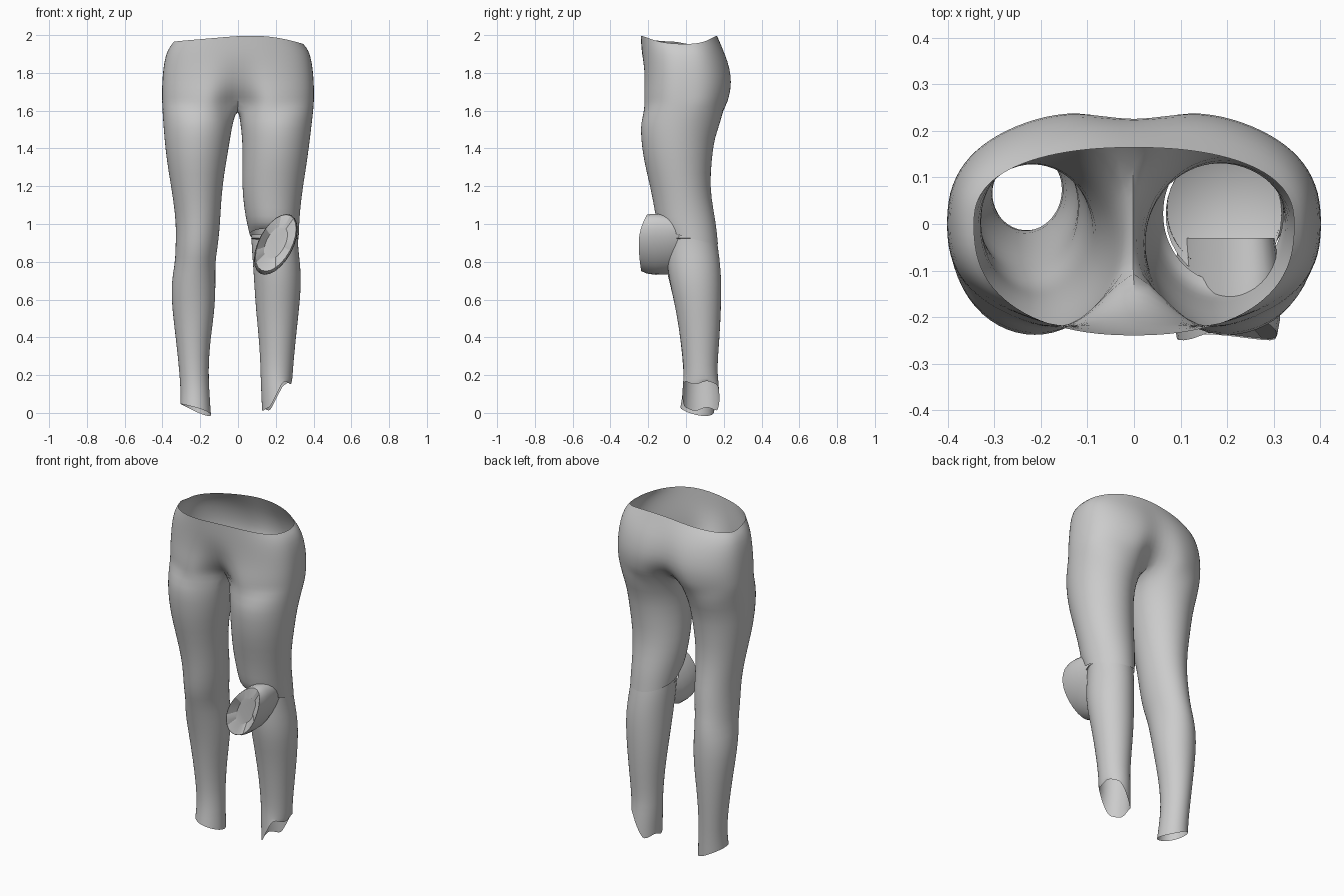
import bpy, bmesh, math, random

if "Cube" in bpy.data.objects:
    bpy.data.objects.remove(bpy.data.objects["Cube"])
random.seed(4)

M, K = 24, 5            # outer segments per side, inner-thigh segments
A = math.radians(155)   # leg angle where the outer arc meets the crotch


def finish(name, bm, subsurf=0, angle=50):
    bmesh.ops.recalc_face_normals(bm, faces=bm.faces)
    me = bpy.data.meshes.new(name)
    bm.to_mesh(me)
    bm.free()
    ob = bpy.data.objects.new(name, me)
    bpy.context.collection.objects.link(ob)
    if subsurf:
        mod = ob.modifiers.new("smooth", "SUBSURF")
        mod.levels = mod.render_levels = subsurf
    bpy.ops.object.select_all(action='DESELECT')
    bpy.context.view_layer.objects.active = ob
    ob.select_set(True)
    bpy.ops.object.shade_smooth_by_angle(angle=math.radians(angle))
    return ob


def bridge(bm, a, b, closed=True):
    n = len(a)
    for i in range(n if closed else n - 1):
        j = (i + 1) % n
        bm.faces.new((a[i], a[j], b[j], b[i]))


def leg_angles():
    outer = [-A + 2 * A * i / M for i in range(M + 1)]
    inner = [A + (2 * math.pi - 2 * A) * i / K for i in range(1, K)]
    return outer + inner


def leg_ring(bm, row, side, zfun=None):
    z, xi, xo, yf, yb = row
    ring = []
    for a in leg_angles():
        c, s = math.cos(a), math.sin(a)
        x = (xi + xo) / 2 + (xo - xi) / 2 * c
        y = (yf + yb) / 2 + (yb - yf) / 2 * s
        ring.append(bm.verts.new((side * x, y, z + (zfun(c, s) if zfun else 0))))
    return ring


def loft_leg(bm, rows, side, start=None, end_z=None):
    prev = start
    rings = []
    for i, row in enumerate(rows):
        ring = leg_ring(bm, row, side, end_z if i == len(rows) - 1 else None)
        if prev:
            bridge(bm, prev, ring)
        prev = ring
        rings.append(ring)
    return rings


# hips: z, half width, front y, back y, front cleft, back cleft
HIPS = [(1.965, .345, -.24, .165, 0, 0),
        (1.925, .373, -.236, .20, 0, .005),
        (1.86, .392, -.232, .232, .005, .015),
        (1.78, .40, -.232, .252, .03, .025),
        (1.72, .403, -.238, .253, .065, .04),
        (1.67, .403, -.242, .245, .11, .07),
        (1.63, .402, -.243, .235, .15, .11)]


def hip_half(bm, row, side, top):
    z, w, yf, yb, cf, cb = row
    pts = []
    for i in range(M + 1):
        t = -math.pi / 2 + math.pi * i / M
        c, s = max(0, math.cos(t)), math.sin(t)
        x = w * c ** .9
        r = yb if s > 0 else -yf
        y = r * math.copysign(abs(s) ** .8, s)
        dip = math.exp(-(x / .09) ** 2)
        y += dip * (cf if s < 0 else -cb)
        dz = 0
        if top:   # wavy torn waist
            dz = .03 * s * s - .012 * c + .008 * math.sin(9 * side * x)
            if side < 0 and s < 0:
                dz += .012 * c
        pts.append(bm.verts.new((side * x, y, z + dz)))
    return pts


# leg rows: z, inner x, outer x, front y, back y
THIGH_L = [(1.55, .025, .398, -.242, .19), (1.46, .04, .391, -.24, .152),
           (1.34, .06, .379, -.226, .137), (1.2, .083, .355, -.19, .125)]
SHIN_L = [(1.06, .092, .334, -.162, .14), (.96, .098, .328, -.15, .157),
          (.86, .11, .332, -.135, .165), (.79, .122, .334, -.112, .178),
          (.68, .118, .357, -.085, .188), (.54, .123, .348, -.052, .186),
          (.38, .148, .328, -.028, .175), (.22, .157, .311, -.012, .162),
          (.12, .152, .304, -.015, .155), (.04, .143, .306, -.03, .15)]
THIGH_R = [(1.55, .01, .394, -.242, .19), (1.46, .022, .383, -.24, .152),
           (1.34, .025, .368, -.226, .137), (1.2, .02, .345, -.19, .127),
           (1.08, .033, .33, -.168, .145), (1.0, .047, .325, -.155, .16),
           (.935, .062, .322, -.125, .17)]

# hips and both legs share one skin
bm = bmesh.new()
seam = {}
for side, rows in ((-1, THIGH_L + SHIN_L), (1, THIGH_R)):
    prev = None
    for i, row in enumerate(HIPS):
        cur = hip_half(bm, row, side, i == 0)
        if prev:
            bridge(bm, prev, cur, False)
        prev = cur
    f, b = prev[0].co, prev[-1].co
    crotch = []
    for k in range(1, K):
        p = b.lerp(f, k / K)
        p.x, p.z = 0, 1.63 - .02 * math.sin(math.pi * k / K)
        crotch.append(bm.verts.new(p))
    if side < 0:
        end = lambda c, s: -.022 * (1 + .5 * s) + .03 * c + .008 * s * c
    else:
        end = lambda c, s: -.04 * s - .01 * c
    rings = loft_leg(bm, rows, side, prev + crotch, end)
bmesh.ops.remove_doubles(bm, verts=bm.verts, dist=.0005)
finish("trousers", bm, 1, 60)

# separate right lower leg, torn at the ankle
SHIN_R = [(.945, .07, .318, -.10, .158), (.88, .072, .318, -.105, .17),
          (.78, .08, .331, -.10, .183), (.68, .086, .336, -.085, .188),
          (.54, .095, .323, -.052, .186), (.38, .112, .305, -.028, .177),
          (.24, .119, .292, -.012, .165), (.17, .12, .288, -.015, .172),
          (.09, .127, .283, -.02, .178)]
bm = bmesh.new()
loft_leg(bm, SHIN_R, 1, None,
         lambda c, s: .07 * max(-1, min(1, 2.2 * c)) + .01 * math.sin(5 * s))
finish("right_lower_leg", bm, 1, 60)

# sloping sheet closing the top of the right lower leg
bm = bmesh.new()
ring = leg_ring(bm, (.925, .068, .318, -.12, .16), 1)
mid = bm.verts.new((.19, .03, .85))
for i in range(len(ring)):
    bm.faces.new((ring[i], ring[(i + 1) % len(ring)], mid))
finish("knee_lining", bm)


# bulging torn knee
def knee_ring(bm, y, size, cz, bend, n=24):
    out = []
    tilt = math.radians(62)
    for i in range(n):
        a = 2 * math.pi * i / n
        u, v = .172 * size * math.cos(a), .09 * size * math.sin(a)
        x = .2 + u * math.cos(tilt) - v * math.sin(tilt)
        dz = u * math.sin(tilt) + v * math.cos(tilt)
        out.append(bm.verts.new((x, y + bend * (dz / .16) ** 2 * (1 if dz > 0 else .3), cz + dz)))
    return out


bm = bmesh.new()
prev = None
for y, size, cz, bend in ((-.03, .9, .9, 0), (-.10, 1.0, .89, 0),
                          (-.165, 1.02, .892, .01), (-.215, 1.0, .895, .03),
                          (-.25, .95, .9, .05)):
    ring = knee_ring(bm, y, size, cz, bend)
    if prev:
        bridge(bm, prev, ring)
    prev = ring
finish("torn_knee", bm, 0, 40)

# creased flat cloth inside the knee opening
bm = bmesh.new()
rim = knee_ring(bm, -.247, .95, .9, .05)
inner = knee_ring(bm, -.215, .55, .9, .03)
for v in inner:
    v.co.y += random.uniform(-.012, .012)
bridge(bm, rim, inner)
bm.faces.new(inner)
finish("knee_cloth", bm, 0, 15)
